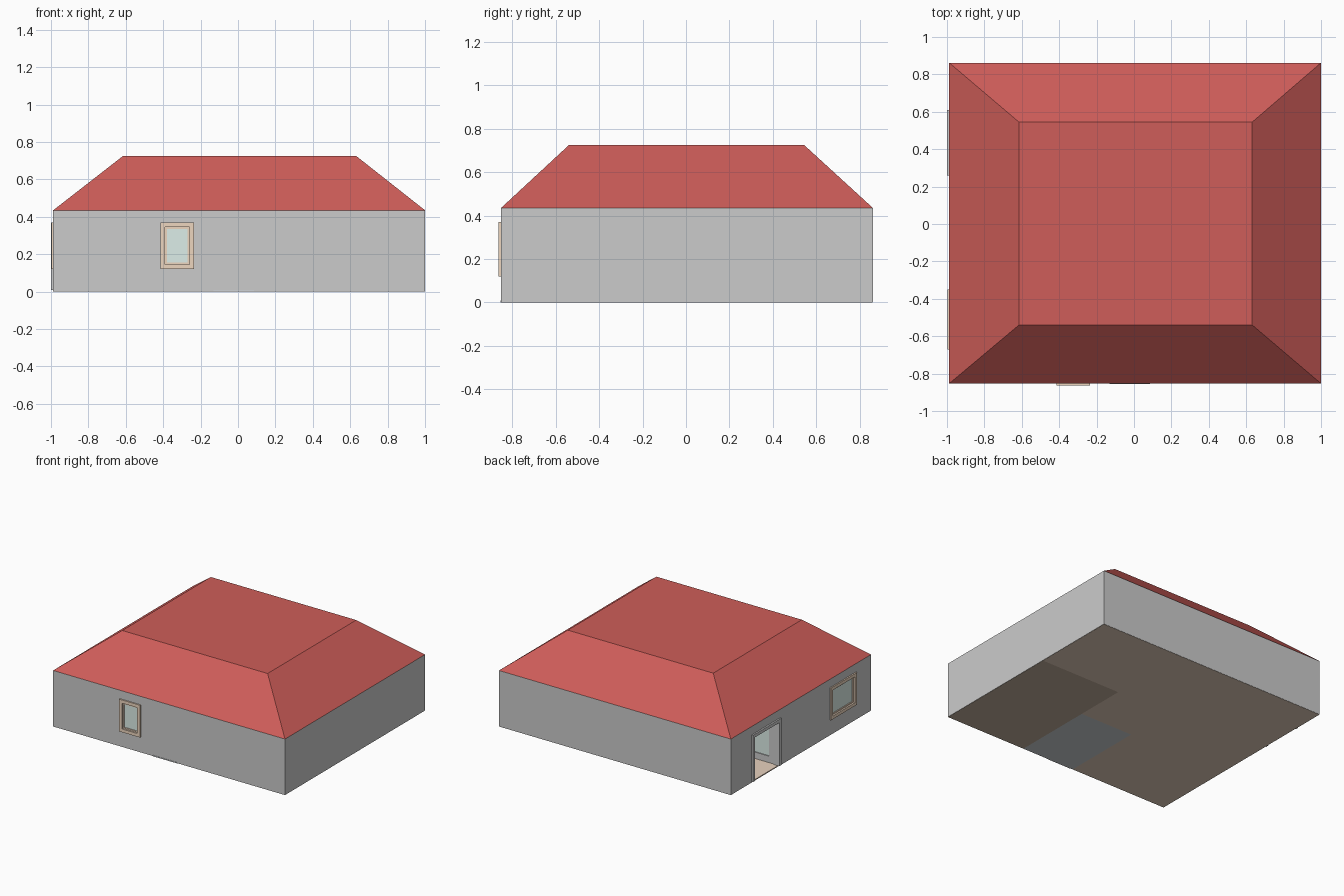
import bpy, bmesh
from mathutils import Vector

if "Cube" in bpy.data.objects:
    bpy.data.objects.remove(bpy.data.objects["Cube"])

X0, X1, Y0, Y1 = -0.988, 1.0, -0.853, 0.862
H, TOP, T = 0.435, 0.725, 0.03


def material(name, rgb):
    m = bpy.data.materials.new(name)
    m.diffuse_color = (*rgb, 1)
    m.use_nodes = True
    m.node_tree.nodes["Principled BSDF"].inputs["Base Color"].default_value = m.diffuse_color
    return m


ROOF = material("roof_red", (0.62, 0.11, 0.10))
WOOD = material("frame_wood", (0.85, 0.67, 0.52))
GLASS = material("pale_glass", (0.72, 0.85, 0.81))
FLOOR = material("floor_tan", (0.80, 0.64, 0.51))
DARK = material("floor_brown", (0.55, 0.44, 0.34))
TILE = material("floor_grey", (0.62, 0.65, 0.67))


def finish(name, bm, mat=None):
    bmesh.ops.recalc_face_normals(bm, faces=bm.faces)
    me = bpy.data.meshes.new(name)
    bm.to_mesh(me)
    bm.free()
    ob = bpy.data.objects.new(name, me)
    bpy.context.collection.objects.link(ob)
    if mat:
        me.materials.append(mat)
    return ob


def boxes(name, spans, mat=None):
    """One object made of boxes given as (x0, x1, y0, y1, z0, z1)."""
    bm = bmesh.new()
    for x0, x1, y0, y1, z0, z1 in spans:
        vs = bmesh.ops.create_cube(bm, size=1)["verts"]
        for v in vs:
            v.co = Vector((x0 + (v.co.x + .5) * (x1 - x0),
                           y0 + (v.co.y + .5) * (y1 - y0),
                           z0 + (v.co.z + .5) * (z1 - z0)))
    return finish(name, bm, mat)


def span(side, a0, a1, d0, d1, z0, z1):
    """Box span on a wall: a along it, d depth inwards from its outer face."""
    if side == "front":
        return (a0, a1, Y0 + d0, Y0 + d1, z0, z1)
    return (X0 + d0, X0 + d1, a0, a1, z0, z1)


def ring(side, a0, a1, d0, d1, z0, z1, w, sill=True):
    bars = [span(side, a0, a0 + w, d0, d1, z0, z1),
            span(side, a1 - w, a1, d0, d1, z0, z1),
            span(side, a0 + w, a1 - w, d0, d1, z1 - w, z1)]
    if sill:
        bars.append(span(side, a0 + w, a1 - w, d0, d1, z0, z0 + w))
    return bars


# Outer walls with openings
walls = boxes("outer_walls", [(X0, X1, Y0, Y1, 0.001, H)])
cuts = [(X0 + T, X1 - T, Y0 + T, Y1 - T, -0.1, H - 0.02),
        span("front", -0.395, -0.255, -0.1, 0.1, 0.14, 0.35),
        span("left", -0.645, -0.375, -0.1, 0.1, 0.14, 0.35),
        span("left", 0.28, 0.59, -0.1, 0.1, -0.1, 0.35)]
for i, c in enumerate(cuts):
    cutter = boxes(f"wall_cutter_{i}", [c])
    cutter.hide_render = True
    cutter.hide_set(True)
    mod = walls.modifiers.new("opening", "BOOLEAN")
    mod.operation = "DIFFERENCE"
    mod.solver = "EXACT"
    mod.object = cutter

# Hip roof with a flat top
bm = bmesh.new()
low = [(X0, Y0), (X1, Y0), (X1, Y1), (X0, Y1)]
high = [(-0.615, -0.54), (0.632, -0.54), (0.632, 0.545), (-0.615, 0.545)]
b = [bm.verts.new((x, y, H)) for x, y in low]
t = [bm.verts.new((x, y, TOP)) for x, y in high]
bm.faces.new(b)
bm.faces.new(t)
for i in range(4):
    j = (i + 1) % 4
    bm.faces.new((b[i], b[j], t[j], t[i]))
finish("hip_roof", bm, ROOF)

# Floors of the three rooms
e, fz = 0.002, 0.008
boxes("main_floor", [(X0 + e, X1 - e, 0.19, Y1 - e, 0, fz),
                     (X0 + e, -0.15, Y0 + e, 0.19, 0, fz),
                     (-0.15, 0.305, -0.21, 0.19, 0, fz)], FLOOR)
boxes("side_room_floor", [(0.305, X1 - e, Y0 + e, 0.19, 0, fz)], DARK)
boxes("small_room_floor", [(-0.15, 0.305, Y0 + e, -0.21, 0, fz)], TILE)
boxes("front_floor_edge", [(-0.13, 0.085, Y0 - 0.002, Y0 + T, 0, 0.008)], TILE)

# Inner partitions
boxes("partitions", [(0.295, 0.315, Y0 + T, 0.18, fz, H - 0.02),
                     (0.295, X1 - T, 0.18, 0.20, fz, H - 0.02),
                     (-0.16, -0.14, Y0 + T, -0.20, fz, H - 0.02),
                     (-0.14, 0.295, -0.22, -0.20, fz, H - 0.02)])

# Windows: casing, sash and pane
for side, a0, a1 in (("front", -0.415, -0.235), ("left", -0.67, -0.35)):
    boxes(side + "_window_casing",
          ring(side, a0, a1, -0.010, T + 0.008, 0.12, 0.37, 0.025), WOOD)
    boxes(side + "_window_sash",
          ring(side, a0 + 0.025, a1 - 0.025, 0.002, 0.018, 0.145, 0.345, 0.01), WOOD)
    boxes(side + "_window_pane",
          [span(side, a0 + 0.034, a1 - 0.034, 0.008, 0.012, 0.154, 0.336)], GLASS)

# Doorway casing and glazed door standing open inwards
boxes("door_casing", ring("left", 0.26, 0.61, -0.012, T + 0.008, 0.008, 0.37, 0.025, False))
dx0, dx1, dy0, dy1 = X0 + T + 0.01, X0 + T + 0.33, 0.262, 0.282
boxes("door_leaf", [(dx0, dx0 + 0.04, dy0, dy1, 0.01, 0.345),
                    (dx1 - 0.04, dx1, dy0, dy1, 0.01, 0.345),
                    (dx0 + 0.04, dx1 - 0.04, dy0, dy1, 0.01, 0.06),
                    (dx0 + 0.04, dx1 - 0.04, dy0, dy1, 0.305, 0.345)])
boxes("door_pane", [(dx0 + 0.04, dx1 - 0.04, dy0 + 0.007, dy1 - 0.007, 0.06, 0.305)], GLASS)
